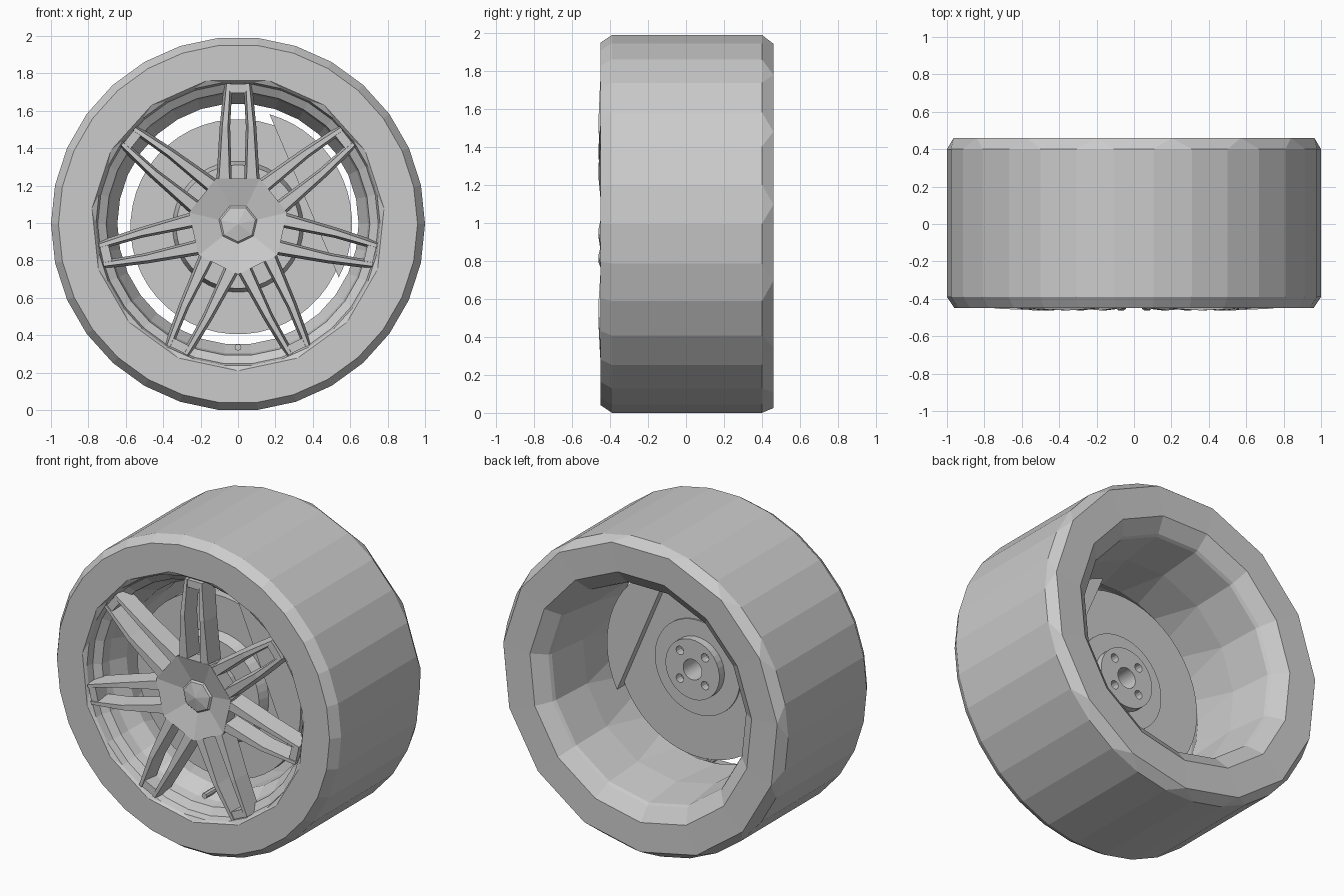
import bpy, bmesh, math
from math import sin, cos, radians, pi
from mathutils import Vector

if "Cube" in bpy.data.objects:
    bpy.data.objects.remove(bpy.data.objects["Cube"])

CZ = 0.995          # height of the axle
SPOKES = 7

grey = bpy.data.materials.new("light_grey")
grey.use_nodes = True
grey.diffuse_color = (0.6, 0.6, 0.6, 1)
grey.node_tree.nodes["Principled BSDF"].inputs["Base Color"].default_value = (0.6, 0.6, 0.6, 1)


def finish(bm, name):
    bmesh.ops.remove_doubles(bm, verts=bm.verts, dist=0.0001)
    bmesh.ops.recalc_face_normals(bm, faces=bm.faces)
    mesh = bpy.data.meshes.new(name)
    bm.to_mesh(mesh)
    bm.free()
    mesh.materials.append(grey)
    ob = bpy.data.objects.new(name, mesh)
    bpy.context.collection.objects.link(ob)
    return ob


def polar(r, a, y, w=0.0):
    """Point at radius r, angle a from the top, shifted w sideways."""
    return Vector((r * sin(a) + w * cos(a), y, CZ + r * cos(a) - w * sin(a)))


def skin(bm, rings, loop=False):
    """Join rings of equal length with quads; cap the ends unless looped."""
    rings = [[bm.verts.new(p) for p in ring] for ring in rings]
    n = len(rings[0])
    pairs = list(zip(rings, rings[1:])) + ([(rings[-1], rings[0])] if loop else [])
    for a, b in pairs:
        for i in range(n):
            j = (i + 1) % n
            bm.faces.new((a[i], a[j], b[j], b[i]))
    if not loop:
        bm.faces.new(rings[0])
        bm.faces.new(rings[-1])


def lathe(name, profile, n, loop=True):
    """Turn (r, y, coarse) points round the axle; coarse rings have half the sides."""
    step = 2 * pi / n
    rings = []
    for r, y, coarse in profile:
        angles = [step * (2 * (k // 2) + 1 if coarse else k + 0.5) for k in range(n)]
        rings.append([polar(r, a, y) for a in angles])
    bm = bmesh.new()
    skin(bm, rings, loop)
    return finish(bm, name)


def fine(points):
    return [(r, y, False) for r, y in points]


# Tyre
lathe("tyre", [(0.785, -0.45, True), (0.96, -0.45, False), (1.0, -0.39, False),
               (1.0, 0.40, False), (0.97, 0.46, True), (0.785, 0.455, True)], 30)

# Rim barrel with front and back lips
lathe("rim", [(0.785, -0.45, True), (0.76, -0.435, False), (0.75, -0.39, False),
              (0.705, -0.36, False), (0.695, -0.30, False), (0.645, -0.20, False),
              (0.66, 0.10, True), (0.69, 0.37, True), (0.70, 0.39, True),
              (0.785, 0.455, True)], 30)

# Twin spokes: stations are radius, slot side, outer side, front depth
stations = [(0.243, 0.034, 0.115, -0.445), (0.52, 0.042, 0.098, -0.462),
            (0.75, 0.030, 0.075, -0.452)]
bm = bmesh.new()
for k in range(SPOKES):
    a = 2 * pi * k / SPOKES
    for side in (-1, 1):
        rings = []
        for r, inner, outer, y in stations:
            rings.append([polar(r, a, y, side * (inner + 0.012)),
                          polar(r, a, y, side * (outer - 0.014)),
                          polar(r, a, y + 0.11, side * outer),
                          polar(r, a, y + 0.11, side * inner)])
        skin(bm, rings)
    # Bridge closing the slot at the tip
    skin(bm, [[polar(r, a, -0.447, -0.045), polar(r, a, -0.447, 0.045),
               polar(r, a, -0.345, 0.045), polar(r, a, -0.345, -0.045)]
              for r in (0.70, 0.748)])
finish(bm, "spokes")

# Dished seven-sided hub with a shallow pointed cap
lathe("hub_dish", fine([(0.25, -0.33), (0.27, -0.447), (0.105, -0.405),
                        (0.095, -0.415), (0.004, -0.432)]), SPOKES, False)
lathe("hub_core", fine([(0.19, -0.25), (0.19, -0.34)]), 24, False)

# Brake disc with its bell
disc = lathe("brake_disc", fine([(0.10, -0.115), (0.30, -0.115), (0.30, -0.125),
                                 (0.575, -0.125), (0.575, -0.19), (0.35, -0.19),
                                 (0.33, -0.26), (0.10, -0.26)]), 48)
disc.location.z = -0.015

# Mounting flange with a centre bore and four bolt holes
flange = lathe("mounting_flange", fine([(0.065, -0.065), (0.19, -0.065),
                                        (0.19, -0.25), (0.065, -0.25)]), 32)
bm = bmesh.new()
for k in range(4):
    a = pi / 4 + k * pi / 2
    skin(bm, [[polar(0.125, a, y) + Vector((0.027 * cos(t), 0, 0.027 * sin(t)))
               for t in (2 * pi * i / 12 for i in range(12))] for y in (-0.15, 0.0)])
cutter = finish(bm, "bolt_hole_cutter")
cutter.hide_render = True
cutter.hide_set(True)
cutter.display_type = 'WIRE'
cut = flange.modifiers.new("bolt_holes", 'BOOLEAN')
cut.operation = 'DIFFERENCE'
cut.object = cutter
cut.solver = 'EXACT'
flange.location.z = -0.01

# Brake caliper: a circular segment straddling the disc
centre, half = radians(67), radians(51)
arc = [centre - half + 2 * half * i / 16 for i in range(17)]
bm = bmesh.new()
skin(bm, [[polar(0.61, a, y) for a in arc] for y in (-0.24, -0.075)])
finish(bm, "brake_caliper")

# Valve stem
bm = bmesh.new()
skin(bm, [[polar(0.66, pi, y) + Vector((0.018 * cos(t), 0, 0.018 * sin(t)))
           for t in (2 * pi * i / 8 for i in range(8))] for y in (-0.34, -0.22)])
finish(bm, "valve_stem")
